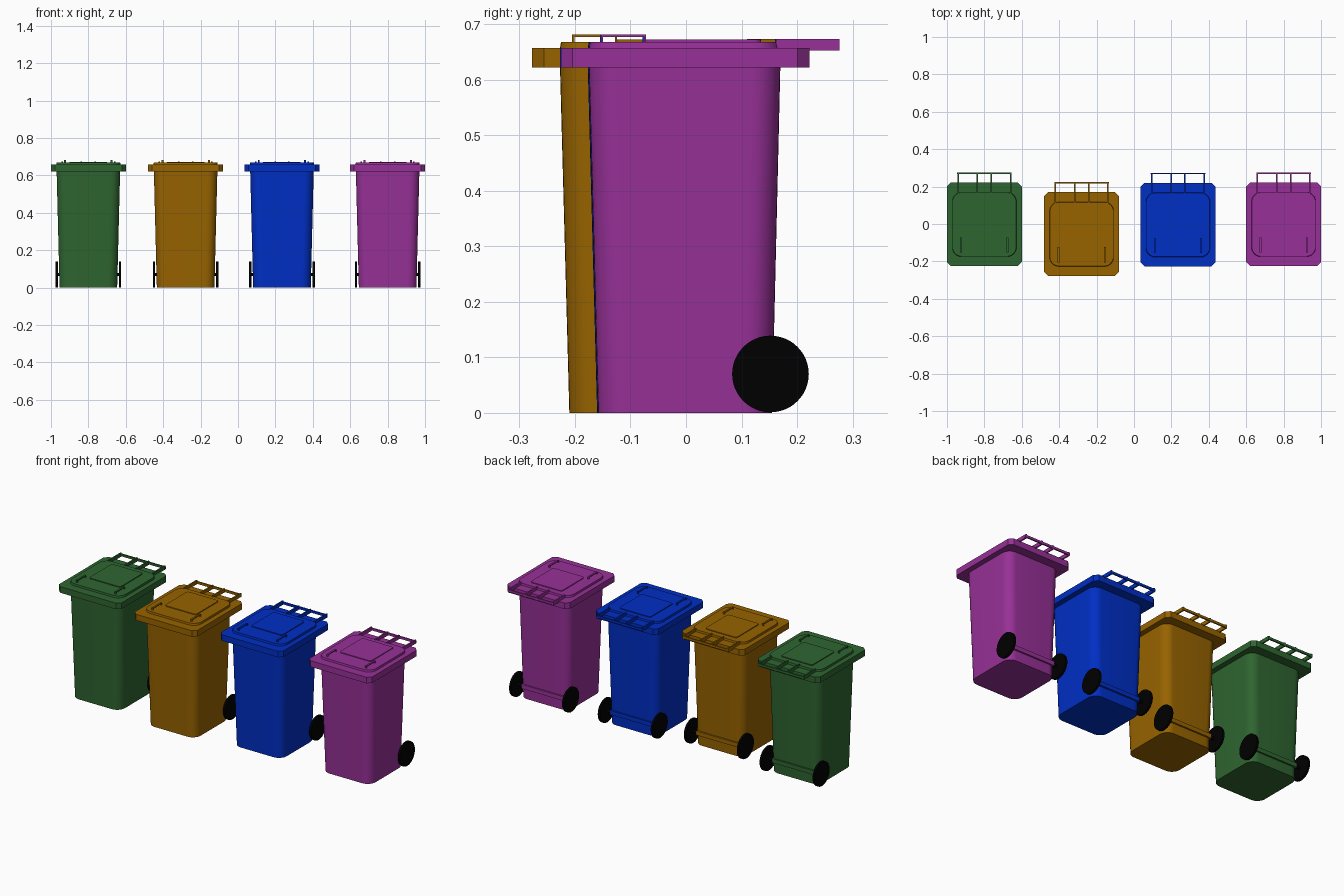
import bpy, bmesh
from math import sin, cos, pi, radians
from mathutils import Matrix

cube = bpy.data.objects.get("Cube")
if cube:
    bpy.data.objects.remove(cube, do_unlink=True)


def material(name, rgb):
    m = bpy.data.materials.new(name)
    m.use_nodes = True
    m.diffuse_color = (*rgb, 1)
    m.node_tree.nodes["Principled BSDF"].inputs["Base Color"].default_value = (*rgb, 1)
    return m


def finish(name, bm, mat, origin, smooth=False):
    bmesh.ops.recalc_face_normals(bm, faces=bm.faces)
    mesh = bpy.data.meshes.new(name)
    bm.to_mesh(mesh)
    bm.free()
    mesh.materials.append(mat)
    ob = bpy.data.objects.new(name, mesh)
    ob.location = origin
    bpy.context.collection.objects.link(ob)
    if smooth:
        bpy.ops.object.select_all(action="DESELECT")
        ob.select_set(True)
        bpy.context.view_layer.objects.active = ob
        bpy.ops.object.shade_smooth_by_angle(angle=radians(35))


def rounded_rect(hx, y0, y1, r, steps):
    """Outline of a rectangle with rounded (or, with one step, cut) corners."""
    corners = [(hx - r, y1 - r), (r - hx, y1 - r), (r - hx, y0 + r), (hx - r, y0 + r)]
    return [(cx + r * cos((q + s / steps) * pi / 2), cy + r * sin((q + s / steps) * pi / 2))
            for q, (cx, cy) in enumerate(corners) for s in range(steps + 1)]


def loft(bm, sections, r, steps):
    """Skin sections (z, half width, front y, back y) and cap both ends."""
    rings = [[bm.verts.new((x, y, z)) for x, y in rounded_rect(hx, y0, y1, r, steps)]
             for z, hx, y0, y1 in sections]
    for a, b in zip(rings, rings[1:]):
        for i in range(len(a)):
            j = (i + 1) % len(a)
            bm.faces.new((a[i], a[j], b[j], b[i]))
    bm.faces.new(rings[0])
    bm.faces.new(rings[-1])


def box(bm, x0, x1, y0, y1, z0, z1):
    m = Matrix.Translation(((x0 + x1) / 2, (y0 + y1) / 2, (z0 + z1) / 2))
    bmesh.ops.create_cube(bm, size=1, matrix=m @ Matrix.Diagonal((x1 - x0, y1 - y0, z1 - z0, 1)))


def cylinder_x(bm, x, y, z, radius, width, sides):
    bmesh.ops.create_cone(bm, cap_ends=True, segments=sides, radius1=radius, radius2=radius,
                          depth=width, matrix=Matrix.Translation((x, y, z)) @ Matrix.Rotation(pi / 2, 4, "Y"))


def bin_at(colour, mat, origin):
    # Tapered body
    bm = bmesh.new()
    loft(bm, [(0, 0.154, -0.158, 0.155), (0.63, 0.17, -0.175, 0.17)], 0.05, 8)
    finish(colour + "_body", bm, mat, origin, True)

    # Lid slab with cut corners
    bm = bmesh.new()
    loft(bm, [(0.622, 0.2, -0.225, 0.222), (0.657, 0.2, -0.225, 0.222)], 0.021, 1)
    finish(colour + "_lid", bm, mat, origin)

    # Raised panels on the lid
    bm = bmesh.new()
    loft(bm, [(0.655, 0.172, -0.175, 0.17), (0.668, 0.17, -0.173, 0.168)], 0.05, 8)
    finish(colour + "_lid_panel", bm, mat, origin, True)
    bm = bmesh.new()
    loft(bm, [(0.666, 0.1, -0.075, 0.135), (0.6725, 0.1, -0.075, 0.135)], 0.012, 3)
    finish(colour + "_lid_centre", bm, mat, origin)

    # Pair of lifting grips near the lid front
    bm = bmesh.new()
    for side in (-1, 1):
        x0, x1 = side * 0.124 - 0.005, side * 0.124 + 0.005
        box(bm, x0, x1, -0.153, -0.072, 0.677, 0.681)
        for y in (-0.153, -0.076):
            box(bm, x0, x1, y, y + 0.004, 0.666, 0.678)
    finish(colour + "_lid_grips", bm, mat, origin)

    # Rear handle rail on four arms
    bm = bmesh.new()
    box(bm, -0.146, 0.146, 0.268, 0.276, 0.656, 0.669)
    for x in (-0.14, -0.037, 0.037, 0.14):
        box(bm, x - 0.004, x + 0.004, 0.162, 0.276, 0.652, 0.673)
    finish(colour + "_rear_handle", bm, mat, origin)

    # Axle housing, axle and wheels
    bm = bmesh.new()
    box(bm, -0.135, 0.135, 0.14, 0.166, 0.058, 0.082)
    finish(colour + "_axle_housing", bm, mat, origin)
    bm = bmesh.new()
    cylinder_x(bm, 0, 0.152, 0.07, 0.009, 0.33, 16)
    finish(colour + "_axle", bm, black, origin, True)
    for side, label in ((1, "left"), (-1, "right")):
        bm = bmesh.new()
        cylinder_x(bm, side * 0.169, 0.152, 0.07, 0.069, 0.013, 48)
        finish(f"{colour}_{label}_wheel", bm, black, origin, True)


black = material("black rubber", (0, 0, 0))
bins = [
    ("green", (0.028, 0.13, 0.03), (-0.8, 0, 0)),
    ("brown", (0.31, 0.125, 0), (-0.28, -0.052, 0)),
    ("blue", (0, 0.028, 0.56), (0.235, -0.002, 0)),
    ("purple", (0.31, 0.03, 0.31), (0.8, 0, 0)),
]
for colour, rgb, origin in bins:
    bin_at(colour, material(colour + " plastic", rgb), origin)
